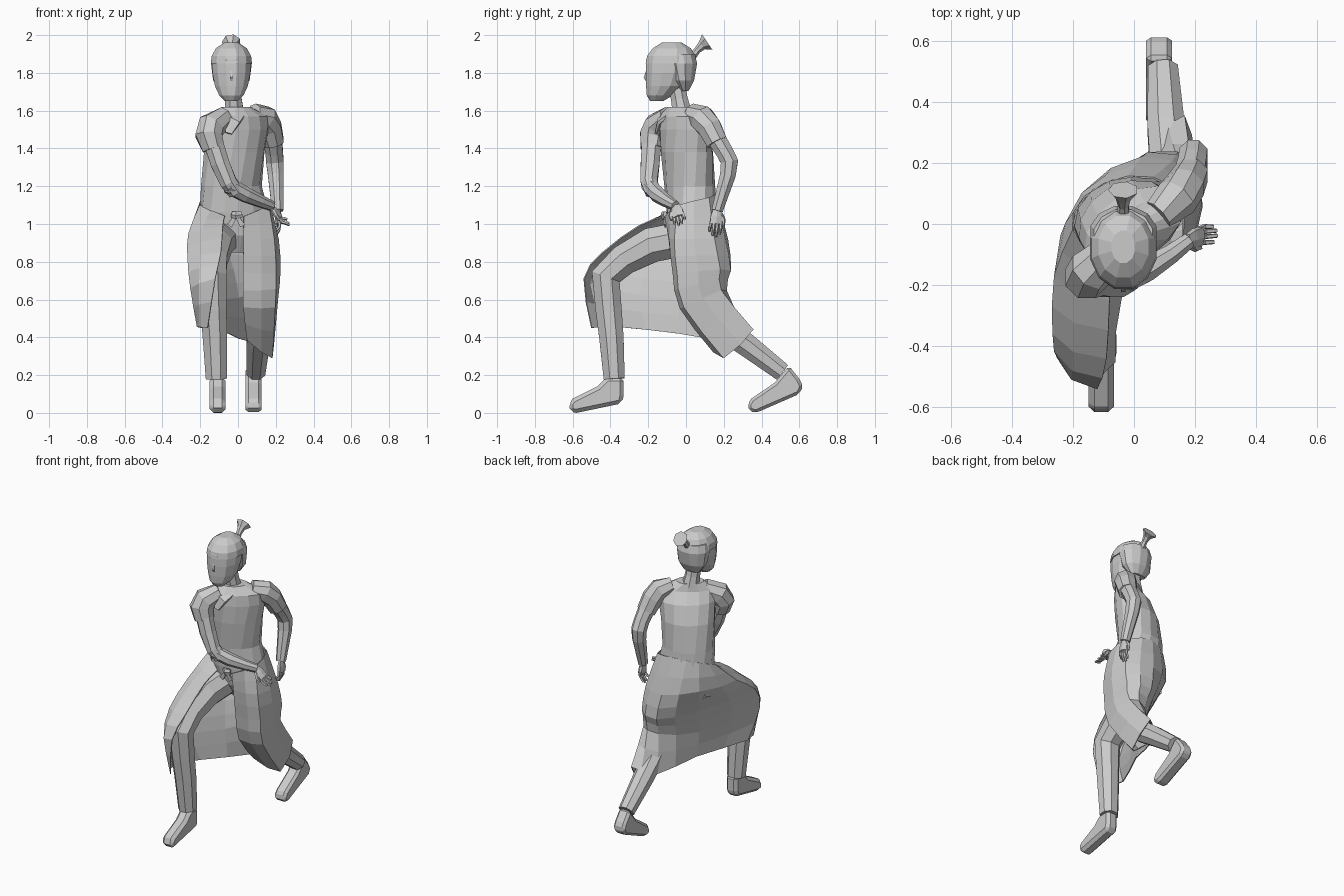
import bpy, bmesh, math
from mathutils import Vector

def finish(name, bm):
    bmesh.ops.recalc_face_normals(bm, faces=bm.faces)
    me = bpy.data.meshes.new(name)
    bm.to_mesh(me)
    bm.free()
    ob = bpy.data.objects.new(name, me)
    bpy.context.collection.objects.link(ob)
    return ob

def skin_rings(name, rings):
    bm = bmesh.new()
    vs = [[bm.verts.new(p) for p in r] for r in rings]
    n = len(rings[0])
    for a, b in zip(vs, vs[1:]):
        for i in range(n):
            j = (i + 1) % n
            bm.faces.new((a[i], a[j], b[j], b[i]))
    bm.faces.new(vs[0])
    bm.faces.new(vs[-1])
    return finish(name, bm)

def stack(name, rows, n=12):
    """Horizontal ellipse rings: x, y, z, rx, ry, turn in degrees."""
    rings = []
    for x, y, z, rx, ry, rot in rows:
        c, s = math.cos(math.radians(rot)), math.sin(math.radians(rot))
        ring = []
        for i in range(n):
            t = 2 * math.pi * (i + .5) / n
            u, v = rx * math.cos(t), ry * math.sin(t)
            ring.append((x + u * c - v * s, y + u * s + v * c, z))
        rings.append(ring)
    return skin_rings(name, rings)

def tube(name, path, n=8, ref=(1, 0, 0), flat=1):
    """Rings across a path of x, y, z, radius; flat scales the second axis."""
    P = [Vector(p[:3]) for p in path]
    rings = []
    for i, p in enumerate(P):
        d0 = (P[i] - P[i - 1]).normalized() if i else Vector()
        d1 = (P[i + 1] - P[i]).normalized() if i < len(P) - 1 else Vector()
        d = (d0 + d1).normalized()
        u = Vector(ref)
        u = (u - d * u.dot(d)).normalized()
        v = d.cross(u)
        r = path[i][3]
        rings.append([p + r * (u * math.cos(t) + v * flat * math.sin(t))
                      for t in [2 * math.pi * (k + .5) / n for k in range(n)]])
    return skin_rings(name, rings)

def catmull(pts, steps=2):
    P = [Vector(p) for p in pts]
    P = [2 * P[0] - P[1]] + P + [2 * P[-1] - P[-2]]
    out = []
    for a, b, c, d in zip(P, P[1:], P[2:], P[3:]):
        for k in range(steps):
            t = k / steps
            out.append(.5 * (2 * b + (c - a) * t + (2 * a - 5 * b + 4 * c - d) * t * t
                             + (3 * b - a - 3 * c + d) * t ** 3))
    return out + [P[-2]]

def hand(name, wrist, along, spread):
    w, d, s = Vector(wrist), Vector(along).normalized(), Vector(spread)
    s = (s - d * s.dot(d)).normalized()
    tip = lambda p, r: (*p, r)
    tube(name + "_palm", [tip(w, .026), tip(w + d * .035, .036), tip(w + d * .075, .036)],
         6, s, .5)
    curl = d.cross(s) * .02
    for k in range(4):
        o = s * (.017 * (k - 1.5))
        length = (.06, .075, .07, .05)[k]
        a = w + d * .065 + o
        tube(f"{name}_finger_{k + 1}", [tip(a, .010), tip(a + d * length * .55 + o * .1, .009),
             tip(a + d * length + o * .1 + curl, .007)], 5, s)
    a = w + d * .02 - s * .022
    tube(name + "_thumb", [tip(a, .012), tip(a + d * .03 - s * .018, .011),
         tip(a + d * .06 - s * .02, .007)], 5, s)

def prism(name, profile, x0, x1, bevel):
    """Side profile of y, z points pulled across x."""
    ob = skin_rings(name, [[(x, y, z) for y, z in profile] for x in (x0, x1)])
    m = ob.modifiers.new("bevel", 'BEVEL')
    m.width, m.segments = bevel, 1
    return ob

# Torso, turned so the right shoulder leads
stack("torso", [(.0, .06, .85, .11, .09, 5), (.0, .05, .94, .17, .13, 10),
                (-.02, .03, 1.06, .185, .13, 12), (-.035, .02, 1.2, .165, .13, 20),
                (-.02, .005, 1.38, .17, .13, 28), (.0, -.01, 1.5, .18, .11, 33),
                (.01, -.03, 1.57, .175, .08, 33), (-.01, -.03, 1.62, .085, .06, 33)], 14)
tube("neck", [(-.02, -.02, 1.59, .055), (-.025, -.035, 1.66, .048), (-.03, -.05, 1.74, .048)])

# Head, hair and tied tail
X = -.035
stack("head", [(X, -.155, 1.65, .035, .035, 0), (X, -.14, 1.68, .066, .07, 0),
               (X, -.11, 1.73, .09, .105, 0), (X, -.095, 1.8, .104, .122, 0),
               (X, -.085, 1.87, .106, .13, 0), (X, -.085, 1.92, .085, .1, 0),
               (X, -.08, 1.95, .04, .05, 0)], 12)
stack("hair_back", [(X, -.01, 1.705, .06, .025, 0), (X, -.02, 1.76, .1, .065, 0),
                    (X, -.03, 1.85, .112, .092, 0), (X, -.04, 1.9, .1, .09, 0)], 12)
stack("hair_top", [(X, -.08, 1.85, .113, .138, 0), (X, -.08, 1.89, .108, .13, 0),
                   (X, -.075, 1.93, .085, .105, 0), (X, -.075, 1.96, .04, .055, 0)], 12)
tube("hair_tail", [(X, .03, 1.885, .024), (X, .06, 1.92, .018), (X, .085, 1.945, .026),
                   (X, .112, 1.963, .05)], 7)
tube("nose", [(X, -.205, 1.82, .006), (X, -.217, 1.775, .01), (X, -.21, 1.76, .007)], 4)

# Right arm crosses the body
tube("right_sleeve", [(-.07, -.09, 1.565, .06), (-.14, -.15, 1.52, .076),
                      (-.155, -.175, 1.47, .076), (-.13, -.18, 1.4, .064)])
tube("right_upper_arm", [(-.14, -.18, 1.46, .056), (-.095, -.19, 1.32, .054),
                         (-.05, -.195, 1.22, .048), (-.01, -.175, 1.17, .045)])
tube("right_forearm", [(-.05, -.195, 1.205, .045), (.04, -.15, 1.155, .043),
                       (.12, -.10, 1.12, .034), (.18, -.055, 1.095, .027)], 8, (0, 0, 1))
hand("right_hand", (.175, -.055, 1.095), (.55, .2, -.72), (.1, 1, .3))

# Left arm bends behind
tube("left_sleeve", [(.08, .03, 1.585, .055), (.14, .085, 1.56, .072),
                     (.168, .125, 1.51, .068), (.188, .165, 1.43, .06)])
tube("left_upper_arm", [(.18, .15, 1.47, .054), (.192, .205, 1.38, .05),
                        (.195, .23, 1.33, .05), (.2, .222, 1.26, .045),
                        (.21, .165, 1.07, .032)])
hand("left_hand", (.212, .165, 1.075), (.05, -.1, -1), (.1, -1, 0))

# Trouser legs
tube("right_trouser", [(-.09, .03, .93, .1), (-.125, -.18, .89, .1), (-.14, -.33, .81, .088),
                       (-.14, -.425, .72, .085), (-.13, -.41, .55, .075),
                       (-.122, -.395, .4, .07), (-.115, -.38, .18, .06)])
tube("left_trouser", [(.1, .06, .96, .09), (.12, .09, .7, .085), (.12, .11, .54, .075),
                      (.115, .22, .43, .07), (.105, .32, .36, .066), (.095, .51, .215, .053)])

# Shoes
prism("right_shoe", [(-.33, .19), (-.42, .19), (-.47, .14), (-.6, .075), (-.62, .05),
                     (-.615, .005), (-.58, .0), (-.34, .05), (-.33, .09)], -.15, -.065, .02)
prism("left_shoe", [(.47, .16), (.545, .25), (.6, .18), (.62, .14), (.6, .1),
                    (.37, .0), (.335, .01), (.325, .04), (.345, .075)], .04, .125, .02)

# Long coat skirt: rows from waist to hem, running left front, back, right front
coat_rows = [
    [(.03, -.11, 1.04), (.16, -.04, 1.1), (.13, .12, 1.14), (-.02, .155, 1.16),
     (-.16, .09, 1.14), (-.2, -.02, 1.1), (-.07, -.12, 1.04)],
    [(.03, -.09, .92), (.19, -.06, .92), (.195, .15, .92), (.03, .22, .92),
     (-.17, .1, .95), (-.26, -.17, .95), (-.08, -.25, .99)],
    [(.03, -.065, .74), (.2, -.045, .74), (.205, .18, .76), (.06, .235, .75),
     (-.11, .02, .77), (-.265, -.36, .82), (-.09, -.44, .85)],
    [(.03, -.03, .56), (.195, -.01, .56), (.19, .185, .65), (.075, .19, .63),
     (-.08, -.03, .6), (-.25, -.44, .66), (-.12, -.54, .71)],
    [(.05, .1, .385), (.18, .2, .29), (.165, .355, .44), (.05, .24, .38),
     (-.05, -.04, .42), (-.215, -.36, .455), (-.16, -.5, .45)]]
rows = [catmull(r) for r in coat_rows]
grid = [catmull(c) for c in zip(*rows)]
bm = bmesh.new()
gv = [[bm.verts.new(p) for p in c] for c in grid]
for a, b in zip(gv, gv[1:]):
    for i in range(len(a) - 1):
        bm.faces.new((a[i], b[i], b[i + 1], a[i + 1]))
# Inner flap closing the skirt around the rear leg
for i in range(len(gv[0]) - 1):
    if i > 1:
        bm.faces.new((gv[0][i], gv[0][i + 1], gv[6][i + 1], gv[6][i]))
coat = finish("coat_skirt", bm)
sol = coat.modifiers.new("thickness", 'SOLIDIFY')
sol.thickness, sol.offset = .006, 0

# Belt knot and collar flap
tube("belt_knot", [(-.03, -.105, 1.05, .018), (-.01, -.12, 1.045, .024), (.02, -.11, 1.05, .018)],
     6, (0, 0, 1), .6)
for k, dx in enumerate((-.035, .035)):
    tube(f"belt_tail_{k + 1}", [(-.01, -.115, 1.045, .012), (-.01 + dx, -.11, .99, .02)], 4, flat=.3)
tube("collar_flap", [(.02, -.075, 1.59, .03), (-.03, -.135, 1.55, .05), (-.05, -.16, 1.48, .02)],
     6, flat=.35)
